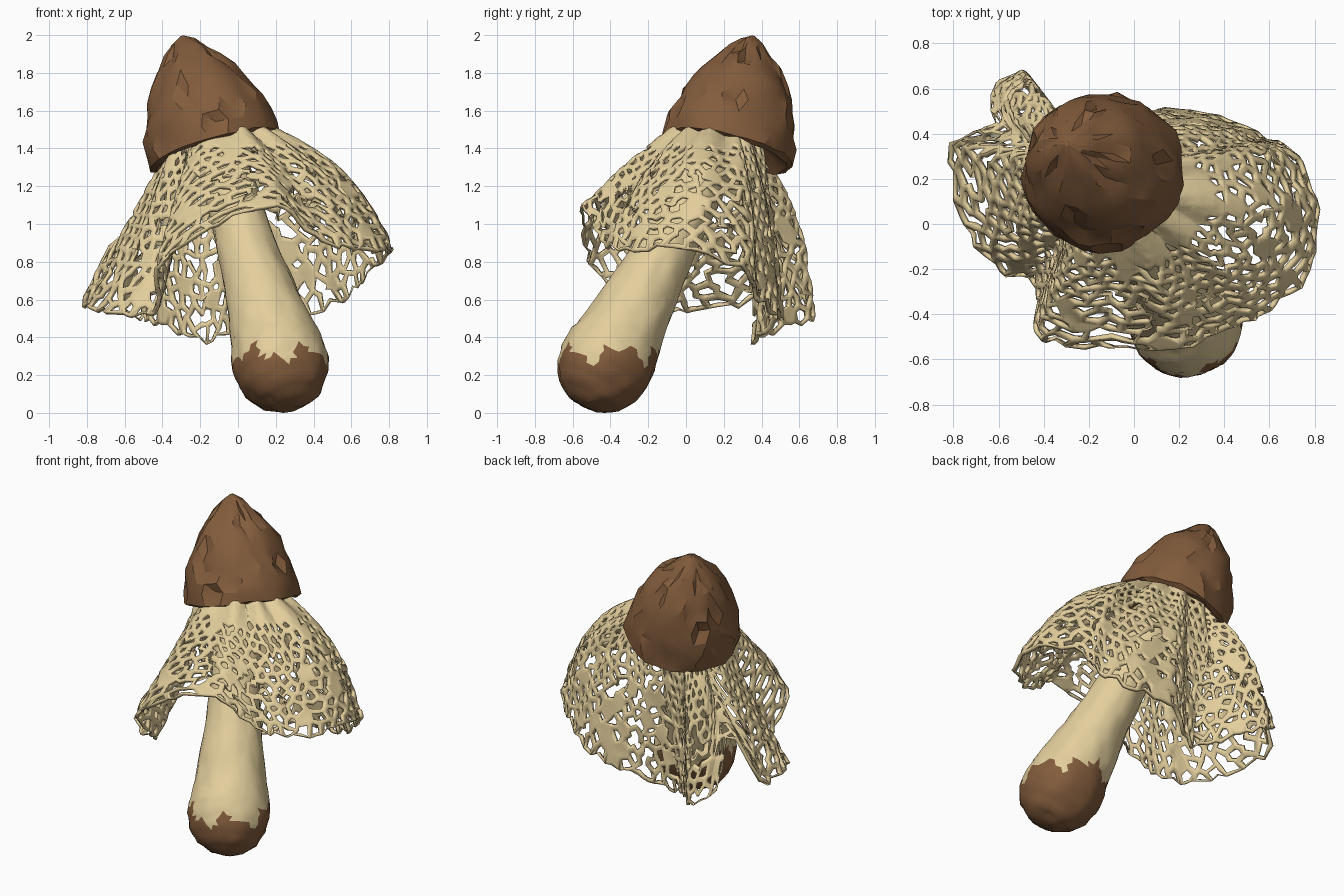
import bpy, bmesh, math, random
from mathutils import Vector, noise

if "Cube" in bpy.data.objects:
    bpy.data.objects.remove(bpy.data.objects["Cube"])

random.seed(4)

def material(name, rgb):
    m = bpy.data.materials.new(name)
    m.diffuse_color = (*rgb, 1)
    m.use_nodes = True
    m.node_tree.nodes["Principled BSDF"].inputs["Base Color"].default_value = m.diffuse_color
    return m

BROWN = material("brown", (0.225, 0.108, 0.046))
CREAM = material("cream", (0.77, 0.62, 0.335))

def finish(bm, name, mats, angle):
    bmesh.ops.recalc_face_normals(bm, faces=bm.faces)
    me = bpy.data.meshes.new(name)
    bm.to_mesh(me)
    bm.free()
    ob = bpy.data.objects.new(name, me)
    bpy.context.collection.objects.link(ob)
    for m in mats:
        me.materials.append(m)
    bpy.ops.object.select_all(action='DESELECT')
    bpy.context.view_layer.objects.active = ob
    ob.select_set(True)
    bpy.ops.object.shade_smooth_by_angle(angle=math.radians(angle))
    return ob

def lathe(origin, axis, profile, sides, jitter):
    """Revolve (distance, radius) points about a leaning axis."""
    axis = axis.normalized()
    side = axis.cross(Vector((0, 1, 0))).normalized()
    other = axis.cross(side)
    bm = bmesh.new()
    rings = []
    for j, (t, r) in enumerate(profile):
        ring = []
        for i in range(sides):
            k = jitter * min(1, r / 0.15)
            a = math.tau * (i + 0.5 * (j % 2) + random.uniform(-0.15, 0.15)) / sides
            rr = r + random.uniform(-k, k)
            tt = t + random.uniform(-k, k)
            ring.append(bm.verts.new(origin + axis * tt + (side * math.cos(a) + other * math.sin(a)) * rr))
        rings.append(ring)
    for j, (lo, hi) in enumerate(zip(rings, rings[1:])):
        for i in range(sides):
            k = (i + 1) % sides
            if j % 2:
                bm.faces.new((lo[i], hi[k], hi[i]))
                bm.faces.new((lo[i], lo[k], hi[k]))
            else:
                bm.faces.new((lo[i], lo[k], hi[i]))
                bm.faces.new((lo[k], hi[k], hi[i]))
    bm.faces.new(rings[0])
    bm.faces.new(rings[-1])
    return bm

def densify(profile, n):
    out = []
    for (t0, r0), (t1, r1) in zip(profile, profile[1:]):
        out += [(t0 + (t1 - t0) * k / n, r0 + (r1 - r0) * k / n) for k in range(n)]
    return out + [profile[-1]]

# stem with a soil-brown bulb, jagged colour boundary
base, top = Vector((0.23, -0.43, 0.25)), Vector((-0.13, 0.21, 1.48))
prof = [(-0.25, 0.02), (-0.235, 0.1), (-0.18, 0.18), (-0.09, 0.235), (0.0, 0.255), (0.1, 0.245),
        (0.2, 0.225), (0.4, 0.195), (0.6, 0.168), (0.85, 0.15), (1.4, 0.13)]
bm = lathe(base, top - base, densify(prof, 3), 36, 0.004)
for v in bm.verts:
    v.co += (v.co - base).normalized() * 0.014 * noise.noise(v.co * 7)
    if v.co.z > 0.35 and random.random() < 0.03:      # small dents
        v.co -= Vector((v.co.x - 0.1, v.co.y + 0.2, 0)).normalized() * 0.012
for f in bm.faces:
    c = f.calc_center_median()
    a = math.atan2(c.y - base.y, c.x - base.x)
    f.material_index = 0 if c.z < 0.31 + 0.035 * math.sin(5 * a) + 0.03 * math.sin(11 * a + 1) else 1
low = min(v.co.z for v in bm.verts)
for v in bm.verts:
    v.co.z -= low * max(0, 1 - v.co.z)
finish(bm, "stem", [BROWN, CREAM], 40)

# bell-shaped cap, pitted and lumpy, with a thin hollow underside
cap_axis = Vector((-0.29, 0.23, 1)).normalized()
cap_origin = Vector((-0.12, 0.215, 1.385))
cap_prof = [(0.12, 0.12), (0.05, 0.25), (-0.01, 0.325), (0.0, 0.352), (0.07, 0.352), (0.14, 0.342), (0.21, 0.325),
            (0.28, 0.30), (0.35, 0.268), (0.42, 0.23), (0.49, 0.18), (0.56, 0.12), (0.615, 0.065), (0.65, 0.01)]
bm = lathe(cap_origin, cap_axis, cap_prof, 26, 0.008)
for v in bm.verts:
    tall = (v.co - cap_origin).dot(cap_axis)
    out = (v.co - Vector((-0.2, 0.27, 1.55))).normalized()
    if tall < 0.6:
        v.co += out * 0.022 * noise.noise(v.co * 8)
    if 0.06 < tall < 0.6 and random.random() < 0.15:
        v.co -= out * random.uniform(0.02, 0.034)
finish(bm, "cap", [BROWN], 28)

# veil hem: closed wavy line the net hangs down to (x, y, z, outward bulge halfway)
HEM = [Vector(p) for p in (
    (0.20, -0.55, 1.09, 0.0), (0.42, -0.46, 0.93, 0.03), (0.62, -0.36, 0.86, 0.06), (0.77, -0.20, 0.87, 0.08),
    (0.81, 0.06, 0.85, 0.10), (0.70, 0.32, 0.74, 0.10), (0.58, 0.37, 0.62, 0.08), (0.40, 0.46, 0.54, 0.04),
    (0.12, 0.50, 0.50, 0.02), (-0.05, 0.41, 0.43, 0.0), (-0.20, 0.37, 0.38, 0.0), (-0.38, 0.53, 0.46, 0.03),
    (-0.50, 0.67, 0.49, 0.08), (-0.63, 0.57, 0.58, 0.04), (-0.64, 0.43, 0.90, -0.06), (-0.81, 0.34, 0.60, -0.02),
    (-0.76, 0.02, 0.55, -0.04), (-0.61, -0.19, 0.52, -0.05), (-0.43, -0.28, 0.54, -0.07),
    (-0.42, -0.50, 0.78, -0.01), (-0.12, -0.54, 1.0, -0.02))]

def hem(u):
    n = len(HEM)
    x = (u % 1) * n
    i, t = int(x), x - int(x)
    a, b, c, d = (HEM[(i + k) % n] for k in (-1, 0, 1, 2))
    return 0.5 * (2 * b + (c - a) * t + (2 * a - 5 * b + 4 * c - d) * t * t + (3 * b - a - 3 * c + d) * t ** 3)

def veil(u, v):
    """Point on the veil: v=0 under the cap, v=1 on the hem."""
    h = hem(u)
    bulge, h = h.w, h.to_3d()
    a = math.atan2(h.y - 0.15, h.x + 0.1)
    r = 0.19 + 0.025 * math.sin(u * math.tau * 13)
    s = Vector((-0.13 + r * math.cos(a), 0.20 + r * math.sin(a), 0))
    s.z = 1.47 + 0.28 * (s.x + 0.13) - 0.28 * (s.y - 0.20)
    p = s + (h - s) * v ** 0.9
    p.z = s.z + (h.z - s.z) * v ** 1.1
    out = Vector((math.cos(a), math.sin(a), 0.4))
    ruffle = 0.01 * v * math.sin(u * math.tau * 27) + 0.015 * v * noise.noise(p * 6)
    return p + out * (bulge * math.sin(math.pi * v) + ruffle)

# honeycomb of irregular cells over the veil surface
COLS, ROWS = 112, 15
grid = bmesh.new()
vs = []
for j in range(ROWS + 1):
    row = []
    for i in range(COLS):
        zig = 0 if j in (0, ROWS) else (0.17 if (i - j) % 2 == 0 else -0.17)
        jj = j + zig + (random.uniform(-0.28, 0.28) if j else 0)
        u = (i + random.uniform(-0.4, 0.4)) / COLS
        row.append(grid.verts.new(veil(u, min(1.02, max(0, jj / ROWS)) ** 1.05)))
    vs.append(row)
for j in range(ROWS):
    for i in range(j % 2, COLS + j % 2, 2):
        a, b, c = i % COLS, (i + 1) % COLS, (i + 2) % COLS
        lo, hi = vs[j], vs[j + 1]
        grid.faces.new((lo[a], lo[b], lo[c], hi[c], hi[b], hi[a]))
row_of = {v: j for j, r in enumerate(vs) for v in r}
inner = [e for e in grid.edges if len(e.link_faces) == 2 and min(row_of[v] for v in e.verts) > 5]
bmesh.ops.dissolve_edges(grid, edges=random.sample(inner, len(inner) // 14), use_verts=False)

# each cell becomes a rim of struts round a hole; the top stays closed
net = bmesh.new()
copy = {v: net.verts.new(v.co) for v in grid.verts}
for f in grid.faces:
    c = f.calc_center_median()
    size = math.sqrt(f.calc_area())
    w = random.uniform(0.012, 0.03)
    outer = [copy[v] for v in f.verts]
    ring = [net.verts.new(v.co.lerp(c, min(0.5, w / max(0.001, (v.co - c).length)))) for v in f.verts]
    n = len(ring)
    for i in range(n):
        k = (i + 1) % n
        net.faces.new((outer[i], outer[k], ring[k], ring[i]))
    if size < 0.032 or c.z > 1.4 or random.random() < 0.08:
        net.faces.new(ring)
grid.free()
loose = [v for v in net.verts if not v.link_faces]
bmesh.ops.delete(net, geom=loose, context='VERTS')
ob = finish(net, "net_veil", [CREAM], 60)
mod = ob.modifiers.new("thickness", 'SOLIDIFY')
mod.thickness = 0.022
mod.offset = 0
